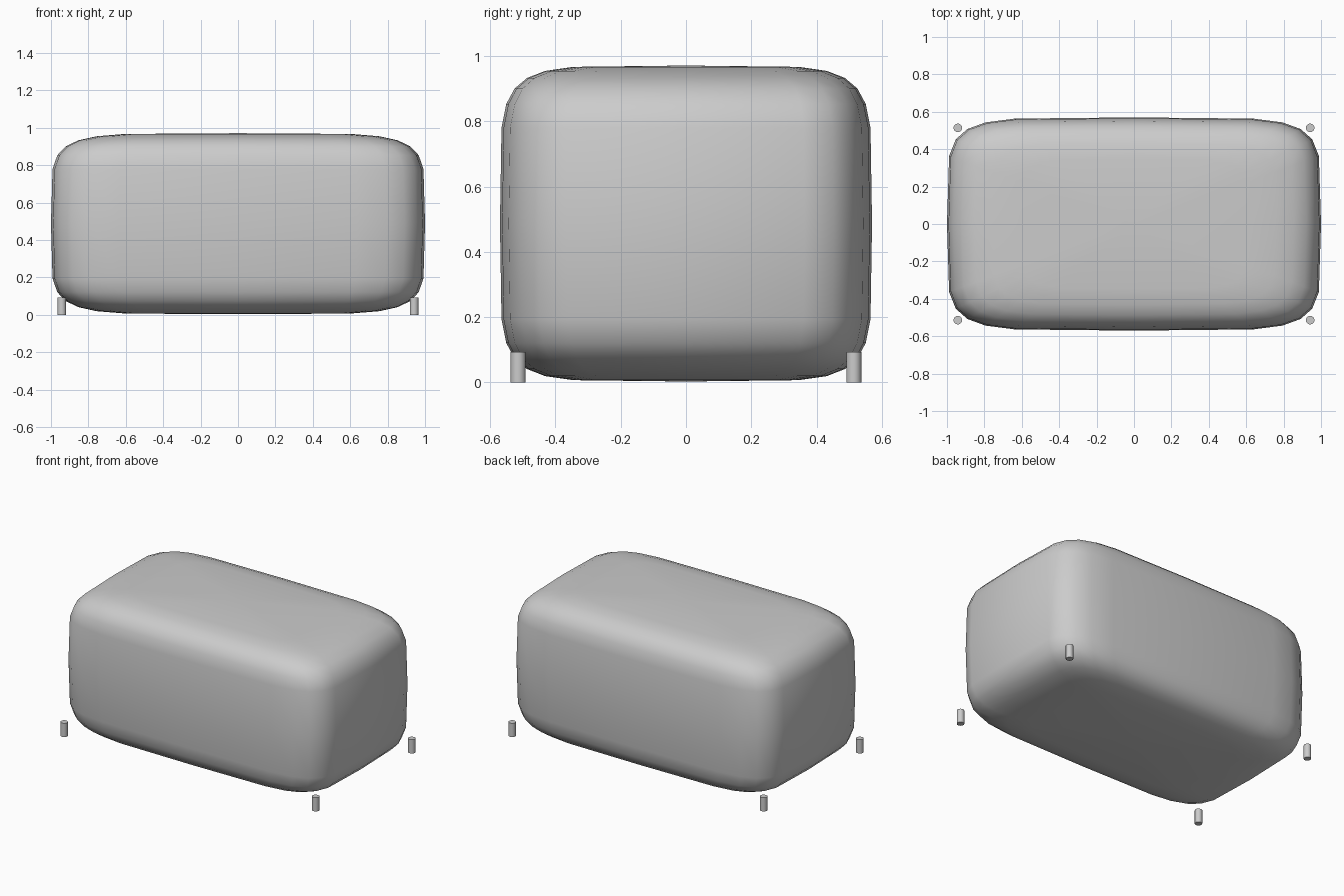
import bpy, bmesh, math

if "Cube" in bpy.data.objects:
    bpy.data.objects.remove(bpy.data.objects["Cube"])

# Cushion-like body: a UV sphere pushed out to a superellipsoid
HALF = (1.0, 0.57, 0.484)
CENTER_Z = 0.487
POWER = 1 / 3


def spow(c):
    return 0.0 if abs(c) < 1e-5 else math.copysign(abs(c) ** POWER, c)


bm = bmesh.new()
bmesh.ops.create_uvsphere(bm, u_segments=24, v_segments=14, radius=1)
for v in bm.verts:
    v.co = [spow(c) * h for c, h in zip(v.co, HALF)]
    v.co.z += CENTER_Z
for f in bm.faces:
    f.smooth = True
mesh = bpy.data.meshes.new("body")
bm.to_mesh(mesh)
bm.free()
body = bpy.data.objects.new("body", mesh)
bpy.context.collection.objects.link(body)

# Four short round feet at the corners
FOOT_H = 0.093
for sx, side in ((-1, "left"), (1, "right")):
    for sy, end in ((-1, "front"), (1, "back")):
        bpy.ops.mesh.primitive_cylinder_add(
            vertices=16, radius=0.023, depth=FOOT_H,
            location=(sx * 0.942, sy * 0.514, FOOT_H / 2))
        bpy.context.object.name = f"{end}_{side}_foot"
        bpy.ops.object.shade_smooth_by_angle()
